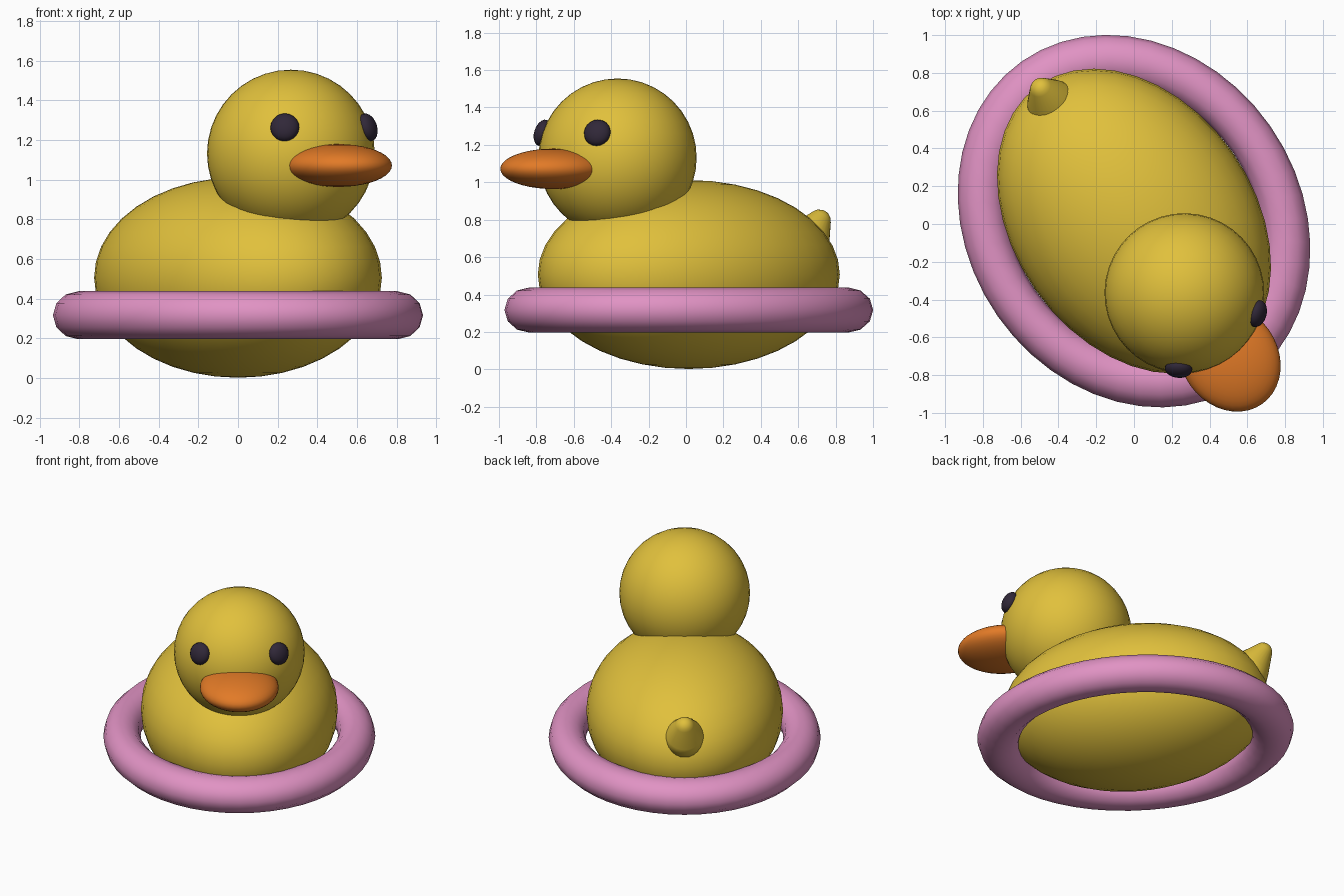
import bpy, bmesh
from math import radians
from mathutils import Matrix, Vector

if "Cube" in bpy.data.objects:
    bpy.data.objects.remove(bpy.data.objects["Cube"], do_unlink=True)

# Toy is modelled facing -y, then turned toward its left
TURN = Matrix.Translation((0, 0.015, 0)) @ Matrix.Rotation(radians(35), 4, 'Z')


def material(name, color):
    m = bpy.data.materials.new(name)
    m.use_nodes = True
    m.diffuse_color = (*color, 1)
    m.node_tree.nodes["Principled BSDF"].inputs["Base Color"].default_value = (*color, 1)
    return m


yellow = material("duck yellow", (0.75, 0.53, 0.045))
orange = material("beak orange", (0.76, 0.195, 0.02))
pink = material("ring pink", (0.75, 0.29, 0.55))
dark = material("eye dark", (0.03, 0.021, 0.04))


def finish(obj, name, mat, local):
    obj.name = obj.data.name = name
    obj.data.materials.append(mat)
    obj.data.transform(local)
    obj.matrix_world = TURN
    for p in obj.data.polygons:
        p.use_smooth = True


def ellipsoid(name, mat, center, radii, normal=None, segments=40):
    bpy.ops.mesh.primitive_uv_sphere_add(segments=segments, ring_count=segments // 2, radius=1)
    local = Matrix.Diagonal((*radii, 1))
    if normal is not None:
        local = normal.to_track_quat('Z', 'Y').to_matrix().to_4x4() @ local
    finish(bpy.context.object, name, mat, Matrix.Translation(center) @ local)


# Body, head and beak
head_center = Vector((0, -0.465, 1.132))
head_radius = 0.423
ellipsoid("body", yellow, (0, 0, 0.507), (0.637, 0.879, 0.505))
ellipsoid("head", yellow, head_center, [head_radius] * 3)
ellipsoid("beak", orange, (0, -0.882, 1.072), (0.255, 0.3, 0.108))

# Flattened eyes lying on the head surface
for side, name in ((1, "left_eye"), (-1, "right_eye")):
    out = Vector((side * 0.26, -0.317, 0.135)).normalized()
    ellipsoid(name, dark, head_center + out * head_radius, (0.073, 0.073, 0.045), out, 20)

# Swim ring, stretched along the body
minor = 0.121
bpy.ops.mesh.primitive_torus_add(major_segments=48, minor_segments=12,
                                 major_radius=0.88 - minor, minor_radius=minor)
finish(bpy.context.object, "swim_ring", pink,
       Matrix.Translation((0, 0, 0.317)) @ Matrix.Diagonal((1, 1.175, 1, 1)))

# Tail: blunt cone revolved around its axis, pointing up and back
profile = [(0.15, -0.08), (0.118, 0), (0.058, 0.125), (0.046, 0.145), (0.025, 0.16), (0, 0.165)]
bm = bmesh.new()
verts = [bm.verts.new((r, 0, z)) for r, z in profile]
edges = [bm.edges.new(pair) for pair in zip(verts, verts[1:])]
bmesh.ops.spin(bm, geom=verts + edges, cent=(0, 0, 0), axis=(0, 0, 1),
               angle=radians(360), steps=28, use_duplicate=False)
bmesh.ops.remove_doubles(bm, verts=bm.verts, dist=0.0001)
bmesh.ops.holes_fill(bm, edges=bm.edges, sides=0)
bmesh.ops.recalc_face_normals(bm, faces=bm.faces)
mesh = bpy.data.meshes.new("tail")
bm.to_mesh(mesh)
bm.free()
tail = bpy.data.objects.new("tail", mesh)
bpy.context.collection.objects.link(tail)
aim = Vector((0, 0.6, 0.8)).to_track_quat('Z', 'Y').to_matrix().to_4x4()
finish(tail, "tail", yellow, Matrix.Translation((0, 0.79, 0.71)) @ aim)
